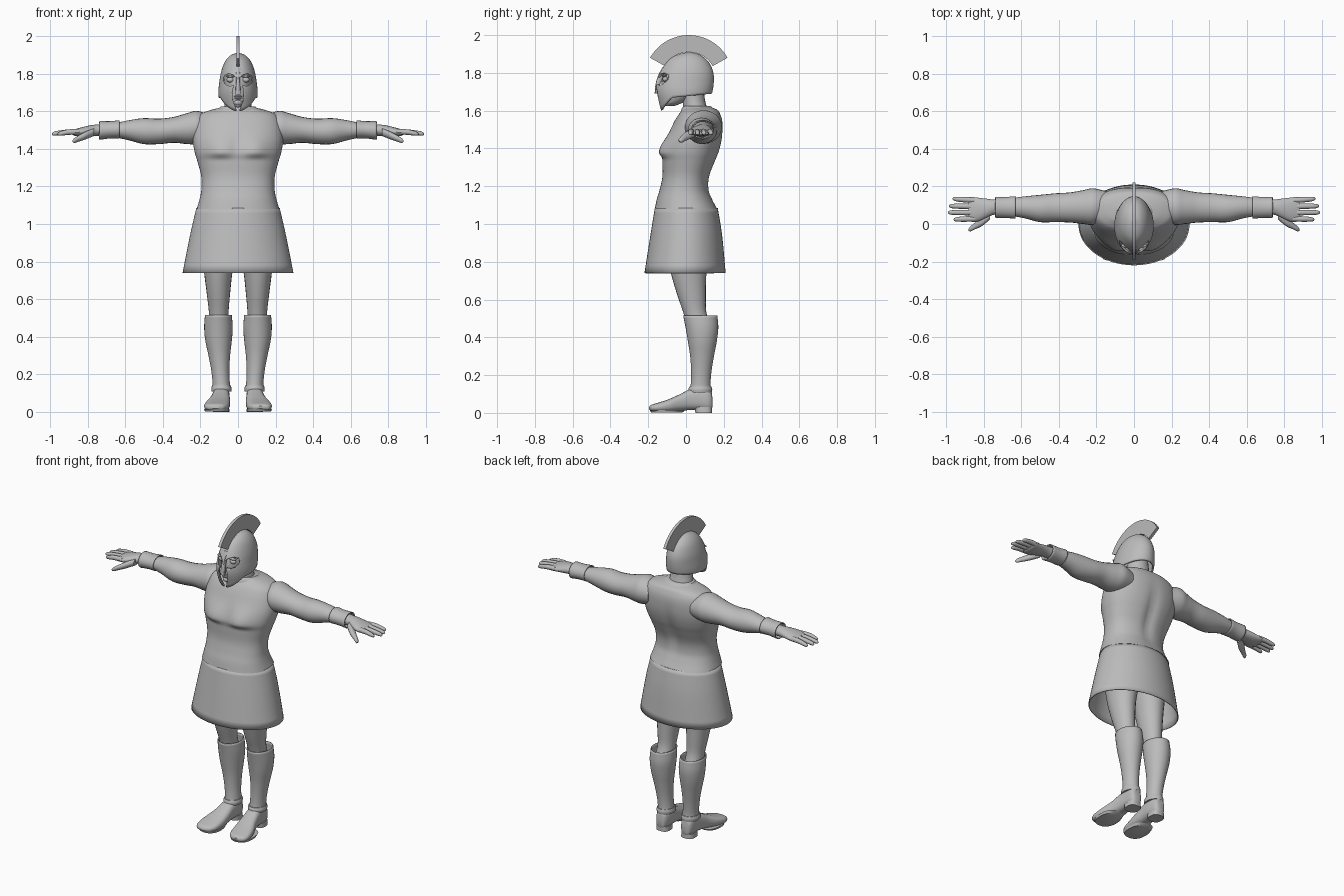
import bpy, bmesh, math

if "Cube" in bpy.data.objects:
    bpy.data.objects.remove(bpy.data.objects["Cube"], do_unlink=True)

grey = bpy.data.materials.new("plain_grey")
grey.use_nodes = True
COLOUR = (.5, .5, .5, 1)
grey.diffuse_color = COLOUR
grey.node_tree.nodes["Principled BSDF"].inputs["Base Color"].default_value = COLOUR


def finish(name, bm, mirror=False, thick=0, angle=40):
    """Turn a bmesh into a shaded object, optionally mirrored and thickened."""
    bmesh.ops.recalc_face_normals(bm, faces=bm.faces)
    mesh = bpy.data.meshes.new(name)
    bm.to_mesh(mesh)
    bm.free()
    mesh.materials.append(grey)
    obj = bpy.data.objects.new(name, mesh)
    bpy.context.scene.collection.objects.link(obj)
    bpy.ops.object.select_all(action='DESELECT')
    obj.select_set(True)
    bpy.context.view_layer.objects.active = obj
    bpy.ops.object.shade_smooth_by_angle(angle=math.radians(angle))
    if thick:
        mod = obj.modifiers.new("thickness", 'SOLIDIFY')
        mod.thickness = thick
        mod.offset = -1
    if mirror:
        obj.modifiers.new("mirror", 'MIRROR')
    return obj


def smooth_sections(secs, steps):
    """Hermite interpolation between cross-sections; the first value is the station."""
    last = len(secs) - 1

    def slope(i, k):
        a, b = secs[max(i - 1, 0)], secs[min(i + 1, last)]
        return (b[k] - a[k]) / (b[0] - a[0])
    out = []
    for i in range(last):
        p, q = secs[i], secs[i + 1]
        d = q[0] - p[0]
        for s in range(steps):
            u = s / steps
            h = u * u * (3 - 2 * u)
            row = [p[0] + d * u]
            for k in range(1, len(p)):
                row.append(p[k] * (1 - h) + q[k] * h + d * u * (1 - u)
                           * ((1 - u) * slope(i, k) - u * slope(i + 1, k)))
            out.append(row)
    return out + [list(secs[-1])]


def skin(rings, cap):
    """Bridge rings of points with quads."""
    bm = bmesh.new()
    rows = [[bm.verts.new(p) for p in ring] for ring in rings]
    for r, s in zip(rows, rows[1:]):
        for i in range(len(r)):
            j = (i + 1) % len(r)
            bm.faces.new((r[i], r[j], s[j], s[i]))
    if cap:
        bm.faces.new(rows[0][::-1])
        bm.faces.new(rows[-1])
    return bm


def power(v, e):
    return math.copysign(abs(v) ** e, v)


def ring_point(sec, a, e=1):
    """Point on the oval that fills the low/high extents of a section."""
    _, lo, hi, lo2, hi2 = sec
    return ((lo + hi) / 2 + (hi - lo) / 2 * power(math.cos(a), e),
            (lo2 + hi2) / 2 + (hi2 - lo2) / 2 * power(math.sin(a), e))


def loft(name, axis, secs, n=24, steps=5, e=1, cap=True, shape=None, **kw):
    rings = []
    for sec in smooth_sections(secs, steps):
        ring = []
        for i in range(n):
            a, b = ring_point(sec, math.tau * i / n, e)
            t = sec[0]
            p = {'x': (t, a, b), 'y': (a, t, b), 'z': (a, b, t)}[axis]
            ring.append(shape(*p) if shape else p)
        rings.append(ring)
    return finish(name, skin(rings, cap), **kw)


def centred(rows):
    """Expand (z, half width, front, back) to full extents."""
    return [(z, -w, w, f, b) for z, w, f, b in rows]


def prism(name, outline, place, lo, hi):
    """Extrude an outline between two depths."""
    return finish(name, skin([[place(u, v, d) for u, v in outline] for d in (lo, hi)], True))


def ball(name, centre, radii, **kw):
    bm = bmesh.new()
    bmesh.ops.create_uvsphere(bm, u_segments=20, v_segments=12, radius=1)
    for v in bm.verts:
        v.co = [c + r * k for c, r, k in zip(centre, radii, v.co)]
    return finish(name, bm, **kw)


# Moulded breastplate: chest muscles in front, spine groove behind
def muscles(x, y, z):
    bell = lambda v, w: math.exp(-(v / w) ** 2)
    if y < .02:
        rise = min(max((z - 1.345) / .03, 0), 1)
        y -= .026 * bell(abs(x) - .095, .07) * rise * bell(max(z - 1.39, 0), .07)
        y += .006 * bell(x, .015) * bell(z - 1.42, .07)
    elif y > .06:
        y -= .018 * bell(x, .03) * bell(z - 1.33, .14)
    return x, y, z


loft("breastplate", 'z', centred([
    (1.08, .22, -.165, .165), (1.13, .205, -.155, .14), (1.18, .195, -.14, .122),
    (1.25, .195, -.125, .125), (1.33, .215, -.125, .155), (1.38, .23, -.125, .175),
    (1.44, .24, -.108, .19), (1.5, .238, -.082, .195), (1.55, .225, -.058, .192),
    (1.585, .2, -.035, .18), (1.605, .15, -.015, .165), (1.62, .09, -.008, .13)]),
    n=64, e=.88, shape=muscles)
loft("collar", 'z', centred([(1.59, .115, -.03, .155), (1.612, .105, -.022, .145),
                             (1.625, .092, -.012, .128)]), n=40)

# Flared skirt, open underneath
loft("skirt", 'z', centred([(.74, .295, -.22, .21), (.95, .253, -.187, .19),
                            (1.085, .222, -.165, .168)]), n=64, cap=False, thick=.006)

# Neck and head
loft("neck", 'z', centred([(1.5, .1, -.01, .14), (1.6, .078, -.014, .115),
                           (1.66, .068, -.02, .1), (1.75, .065, -.04, .09)]))
loft("head", 'z', centred([
    (1.625, .022, -.118, -.06), (1.645, .045, -.128, -.01), (1.7, .068, -.13, .08),
    (1.77, .075, -.125, .1), (1.85, .06, -.08, .085), (1.885, .02, -.02, .03)]), n=32)
ball("eyeball", (.041, -.11, 1.767), (.02, .014, .014), mirror=True)
ball("eyelid", (.041, -.114, 1.786), (.026, .012, .007), mirror=True)
ball("upper_lip", (0, -.131, 1.679), (.021, .009, .005))
ball("lower_lip", (0, -.13, 1.669), (.018, .009, .006))
ball("chin", (0, -.124, 1.646), (.02, .012, .014))

# Helmet shell with a bottom edge dipping to cheek points at the front
dome = smooth_sections(centred([
    (1.58, .085, -.125, .11), (1.65, .1, -.148, .125), (1.7, .105, -.16, .14),
    (1.75, .1, -.158, .147), (1.8, .092, -.138, .145), (1.85, .076, -.108, .125),
    (1.88, .058, -.078, .098), (1.9, .035, -.035, .065), (1.91, .008, .01, .025)]), 6)


def dome_at(z):
    for p, q in zip(dome, dome[1:]):
        if z <= q[0]:
            u = (z - p[0]) / (q[0] - p[0])
            return [a + (b - a) * u for a, b in zip(p, q)]
    return dome[-1]


rings = []
for k in range(29):
    ring = []
    for i in range(72):
        a = math.tau * i / 72
        s = math.sin(a)
        edge = 1.675 + .015 * s - .06 * max(0, (-s - .45) / .55)
        z = edge + (1.91 - edge) * math.sin(k / 28 * math.pi / 2)
        ring.append((*ring_point(dome_at(z), a), z))
    rings.append(ring)
bm = skin(rings, False)
bm.faces.new([v for v in bm.verts][-72:])
helmet = finish("helmet", bm, thick=.01)

# Eye and mouth opening cut through the front of the helmet
half = [(.007, 1.57), (.009, 1.61), (.026, 1.655), (.03, 1.7), (.022, 1.738), (.045, 1.733),
        (.066, 1.742), (.078, 1.765), (.072, 1.788), (.05, 1.8), (.025, 1.793), (.008, 1.775)]
cutter = prism("face_opening_cutter", half + [(-x, z) for x, z in reversed(half)],
               lambda x, z, y: (x, y, z), -.3, -.045)
cutter.hide_render = True
cut = helmet.modifiers.new("opening", 'BOOLEAN')
cut.operation = 'DIFFERENCE'
cut.solver = 'EXACT'
cut.object = cutter
bpy.context.view_layer.objects.active = helmet
for mod in list(helmet.modifiers):
    bpy.ops.object.modifier_apply(modifier=mod.name)
bpy.data.objects.remove(cutter, do_unlink=True)

loft("nose_guard", 'z', centred([(1.69, .014, -.166, -.145), (1.73, .012, -.163, -.14),
                                 (1.78, .01, -.15, -.12), (1.83, .014, -.125, -.1)]),
     n=12, e=.6)

# Fan-shaped crest along the helmet
arc = [math.radians(29.3 + 121.4 * i / 32) for i in range(33)]
crest = [(.015 + r * math.cos(a), 1.765 + r * math.sin(a))
         for r, run in ((.235, arc), (.145, arc[::-1])) for a in run]
prism("crest", crest, lambda y, z, x: (x, y, z), -.009, .009)

# Arms held out sideways, with hands and bracers
loft("arm", 'x', [
    (.15, .02, .175, 1.44, 1.58), (.22, -.005, .19, 1.425, 1.602), (.27, 0, .18, 1.425, 1.59),
    (.34, .008, .168, 1.432, 1.57), (.42, .01, .163, 1.425, 1.56), (.5, .01, .155, 1.425, 1.563),
    (.58, .03, .147, 1.445, 1.552), (.65, .042, .138, 1.46, 1.538), (.74, .05, .13, 1.468, 1.53),
    (.78, .035, .134, 1.468, 1.526), (.83, .014, .14, 1.466, 1.515),
    (.865, .012, .143, 1.468, 1.505), (.88, .02, .138, 1.475, 1.5)], mirror=True)
loft("bracer", 'x', [(.63, .028, .148, 1.455, 1.552), (.68, .032, .144, 1.455, 1.547),
                     (.738, .032, .145, 1.448, 1.548)], cap=False, thick=.006, mirror=True)
for label, y, tip, drift in (("index", .028, .96, -.004), ("middle", .061, .99, 0),
                             ("ring", .093, .985, .003), ("little", .126, .965, .008)):
    loft(label + "_finger", 'x', [
        (x, y + s * drift - r, y + s * drift + r, z - r, z + r)
        for x, s, r, z in ((.845, 0, .015, 1.49), (.9, .4, .0145, 1.489),
                           (tip - .02, .8, .012, 1.482), (tip - .005, 1, .008, 1.479),
                           (tip, 1, .002, 1.478))], n=12, mirror=True)
loft("thumb", 'x', [(.765, .025, .075, 1.468, 1.51), (.81, -.012, .04, 1.45, 1.492),
                    (.85, -.03, .004, 1.437, 1.47), (.872, -.04, -.014, 1.43, 1.456),
                    (.88, -.036, -.026, 1.436, 1.446)], n=14, mirror=True)

# Legs and greaves
loft("leg", 'z', [
    (.06, .055, .12, .04, .12), (.2, .06, .122, .045, .118), (.42, .05, .155, .015, .14),
    (.53, .05, .155, -.014, .108), (.62, .043, .165, -.045, .105), (.74, .03, .18, -.08, .108),
    (.85, .012, .19, -.1, .12), (1, .004, .185, -.11, .13)], mirror=True)
loft("greave", 'z', [
    (.115, .038, .137, .018, .135), (.15, .043, .135, .025, .13), (.22, .046, .142, .027, .135),
    (.3, .042, .157, .022, .148), (.38, .033, .174, .01, .163), (.45, .028, .18, -.002, .171),
    (.515, .033, .176, -.015, .166)], n=32, cap=False, thick=.006, mirror=True)
loft("ankle_band", 'z', [(.108, .036, .14, .014, .137), (.124, .034, .142, .012, .139),
                         (.14, .038, .138, .018, .135)], mirror=True)

# Shoes with heels
loft("shoe", 'y', [
    (-.195, .1, .14, .018, .032), (-.185, .075, .166, .01, .042), (-.15, .052, .18, .005, .053),
    (-.09, .043, .172, .004, .073), (-.03, .042, .15, .01, .1), (.02, .044, .138, .015, .125),
    (.07, .044, .132, .015, .134), (.115, .05, .128, .012, .13), (.135, .06, .118, .018, .11),
    (.14, .07, .108, .03, .08)], e=.75, mirror=True)
loft("heel", 'z', [(0, .046, .132, .05, .138), (.03, .048, .13, .045, .138)],
     e=.7, steps=1, mirror=True)
loft("sole", 'z', [(.002, .048, .176, -.185, -.02), (.016, .044, .18, -.192, 0)],
     steps=1, e=.85, mirror=True)
